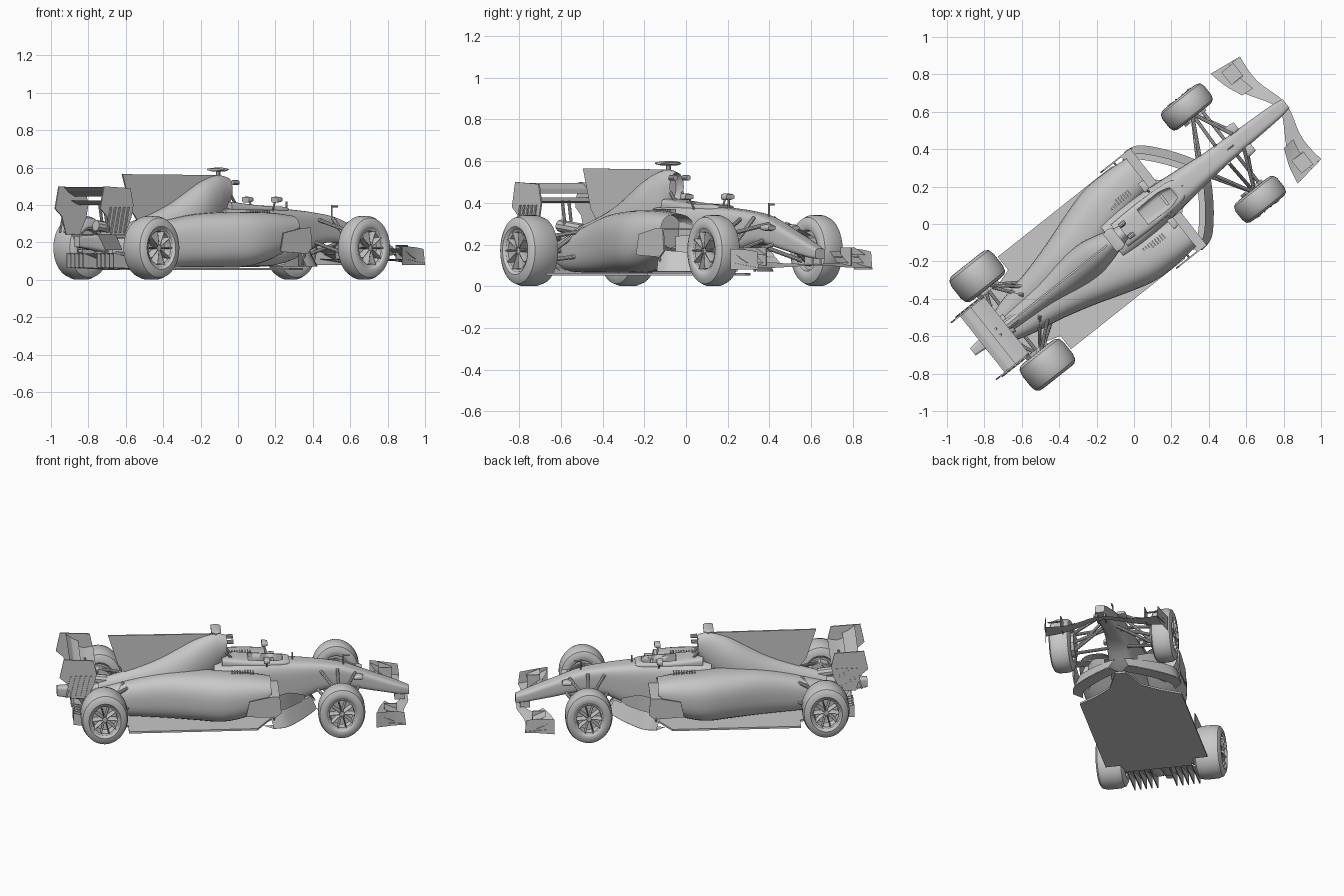
import bpy, bmesh, math
from mathutils import Vector, Matrix

if "Cube" in bpy.data.objects:
    bpy.data.objects.remove(bpy.data.objects["Cube"], do_unlink=True)

HEADING = math.radians(38.4)      # the car is built along +x, then turned
GREY = (0.58, 0.58, 0.58, 1)
grey = bpy.data.materials.new("plain grey")
grey.use_nodes = True
grey.diffuse_color = GREY
grey.node_tree.nodes["Principled BSDF"].inputs["Base Color"].default_value = GREY


def finish(bm, name, mirror=False, angle=35):
    bmesh.ops.recalc_face_normals(bm, faces=bm.faces)
    me = bpy.data.meshes.new(name)
    bm.to_mesh(me)
    bm.free()
    ob = bpy.data.objects.new(name, me)
    me.materials.append(grey)
    bpy.context.collection.objects.link(ob)
    ob.rotation_euler.z = HEADING
    bpy.ops.object.select_all(action='DESELECT')
    ob.select_set(True)
    bpy.context.view_layer.objects.active = ob
    bpy.ops.object.shade_smooth_by_angle(angle=math.radians(angle))
    if mirror:
        mod = ob.modifiers.new("mirror", 'MIRROR')
        mod.use_axis = (False, True, False)
        mod.use_mirror_merge = False
    return ob


def smooth_path(rows, steps=4):
    """Catmull-Rom interpolation of rows of numbers."""
    out = []
    for i in range(len(rows) - 1):
        p0, p1, p2 = rows[max(i - 1, 0)], rows[i], rows[i + 1]
        p3 = rows[min(i + 2, len(rows) - 1)]
        for k in range(steps):
            t = k / steps
            out.append([0.5 * (2 * b + (c - a) * t + (2 * a - 5 * b + 4 * c - d) * t * t
                               + (3 * b - a - 3 * c + d) * t ** 3)
                        for a, b, c, d in zip(p0, p1, p2, p3)])
    return out + [list(rows[-1])]


def loft(name, rows, power=3, mirror=False, hollow=0):
    """Rows are (x, y low, y high, z low, z high); rings are rounded boxes."""
    bm, rings, n = bmesh.new(), [], 32
    for x, y0, y1, z0, z1 in smooth_path(rows):
        ring = []
        for i in range(n):
            a = 2 * math.pi * (i + 0.5) / n
            c, s = (math.copysign(abs(f) ** (2 / power), f) for f in (math.cos(a), math.sin(a)))
            ring.append(bm.verts.new((x, (y0 + y1 + (y1 - y0) * c) / 2, (z0 + z1 + (z1 - z0) * s) / 2)))
        rings.append(ring)
    for r, q in zip(rings, rings[1:]):
        for i in range(n):
            bm.faces.new((r[i], r[(i + 1) % n], q[(i + 1) % n], q[i]))
    front = bm.faces.new(rings[0])
    bm.faces.new(rings[-1])
    if hollow:
        bmesh.ops.inset_region(bm, faces=[front], thickness=0.012)
        bmesh.ops.translate(bm, verts=front.verts, vec=(-hollow, 0, 0))
    return finish(bm, name, mirror)


def prism(name, pts, plane, lo, hi, mirror=False):
    """Extrude an outline drawn in 'xz' along y, or in 'xy' along z."""
    bm = bmesh.new()
    place = (lambda a, b, h: (a, h, b)) if plane == 'xz' else (lambda a, b, h: (a, b, h))
    face = bm.faces.new([bm.verts.new(place(a, b, lo)) for a, b in pts])
    new = bmesh.ops.extrude_face_region(bm, geom=[face])['geom']
    bmesh.ops.translate(bm, verts=[v for v in new if isinstance(v, bmesh.types.BMVert)],
                        vec=place(0, 0, hi - lo))
    return finish(bm, name, mirror)


def ribbon(name, edge_a, edge_b, thick=0.008, mirror=True):
    """Curved sheet between two edge curves."""
    bm = bmesh.new()
    a, b = ([bm.verts.new(p) for p in smooth_path(e)] for e in (edge_a, edge_b))
    for i in range(len(a) - 1):
        bm.faces.new((a[i], a[i + 1], b[i + 1], b[i]))
    bmesh.ops.solidify(bm, geom=bm.faces[:], thickness=thick)
    return finish(bm, name, mirror)


def add_rod(bm, a, b, r, r2=None):
    a, b = Vector(a), Vector(b)
    m = Matrix.Translation((a + b) / 2) @ (b - a).to_track_quat('Z', 'Y').to_matrix().to_4x4()
    bmesh.ops.create_cone(bm, cap_ends=True, segments=10, radius1=r, radius2=r2 or r,
                          depth=(b - a).length, matrix=m)


def rods(name, pairs, r, mirror=True):
    bm = bmesh.new()
    for a, b in pairs:
        add_rod(bm, a, b, r)
    return finish(bm, name, mirror)


def box(name, x, y, z, mirror=False):
    return prism(name, [(x[0], z[0]), (x[1], z[0]), (x[1], z[1]), (x[0], z[1])], 'xz', *y, mirror)


def wheel(name, x, y, half):
    """Revolved tyre and rim with spokes, slightly taller than long."""
    bm, n, rings = bmesh.new(), 48, []
    profile = [(-.55, .08), (-.55, .55), (-.9, .58), (-1, .66), (-.97, .82), (-.82, .94), (-.45, 1), (.45, 1),
               (.82, .94), (.97, .82), (1, .68), (.93, .62), (.86, .6), (.8, .53), (.25, .5), (.2, .08)]
    for w, r in profile:
        rings.append([bm.verts.new((r * math.cos(i * math.tau / n), w * half,
                                    r * math.sin(i * math.tau / n))) for i in range(n)])
    for p, q in zip(rings, rings[1:]):
        for i in range(n):
            bm.faces.new((p[i], p[(i + 1) % n], q[(i + 1) % n], q[i]))
    bm.faces.new(rings[0])
    bm.faces.new(rings[-1])
    for k in range(10):
        a = math.tau * k / 10
        add_rod(bm, (.1 * math.cos(a), half * .5, .1 * math.sin(a)),
                (.54 * math.cos(a), half * .65, .54 * math.sin(a)), .03)
    add_rod(bm, (0, 0, 0), (0, half * .75, 0), .14, .1)
    for v in bm.verts:
        v.co = (x + v.co.x * .143, y + v.co.y, .171 + v.co.z * .17)
    return finish(bm, name, True)


wheel("rear_wheels", -.83, .302, .086)
wheel("front_wheels", .61, .315, .066)

# Nose and survival cell, with the cockpit cut out
tub = loft("monocoque_and_nose", [
    (1.037, -.03, .03, .13, .18), (.96, -.042, .042, .14, .212), (.8, -.05, .05, .17, .275),
    (.64, -.058, .058, .2, .335), (.5, -.068, .068, .18, .36), (.35, -.085, .085, .11, .375),
    (.2, -.1, .1, .075, .385), (0, -.12, .12, .07, .385), (-.15, -.12, .12, .07, .38)], 4)
rim = loft("cockpit_surround", [(.31, -.05, .05, .35, .385), (.27, -.066, .066, .34, .392),
                                (.1, -.078, .078, .34, .4), (-.1, -.075, .075, .34, .42)], 4)
cutter = loft("cockpit_cutter", [(.27, -.035, .035, .32, .5), (.2, -.052, .052, .3, .5),
                                 (.06, -.05, .05, .3, .5)], 6)
cutter.hide_render = True
for ob in (tub, rim):
    mod = ob.modifiers.new("cockpit", 'BOOLEAN')
    mod.operation, mod.solver, mod.object = 'DIFFERENCE', 'EXACT', cutter
    bpy.context.view_layer.objects.active = ob
    bpy.ops.object.modifier_apply(modifier="cockpit")
bpy.data.objects.remove(cutter, do_unlink=True)
box("steering_wheel", (.2, .215), (-.035, .035), (.32, .375))

# Engine cover, fin and sidepods
loft("engine_cover", [
    (-.07, -.042, .042, .41, .545), (-.12, -.055, .055, .34, .558), (-.18, -.074, .074, .26, .553),
    (-.27, -.095, .095, .2, .52), (-.37, -.1, .1, .15, .463), (-.48, -.092, .092, .12, .402),
    (-.62, -.072, .072, .1, .345), (-.8, -.055, .055, .1, .29), (-.95, -.04, .04, .13, .25)], 2.1, hollow=.06)
prism("shark_fin", [(-.15, .56), (-.79, .565), (-.73, .37), (-.68, .31), (-.4, .36)], 'xz', -.005, .005)
loft("sidepods", [
    (.185, .1, .3, .18, .345), (.05, .06, .312, .11, .36), (-.1, .02, .308, .07, .364),
    (-.25, -.02, .268, .065, .36), (-.42, -.02, .212, .065, .345), (-.6, -.02, .162, .065, .305),
    (-.8, -.02, .12, .07, .25), (-.92, -.02, .08, .09, .22)], 2.6, True, hollow=.1)
for i in range(9):
    box("cooling_slot", (.08 - i * .016, .087 - i * .016), (.13, .165), (.35, .37), True)

# Floor, diffuser and strakes
half = [(.42, .03), (.25, .1), (.17, .2), (.1, .315), (-.68, .315), (-.68, .225), (-.76, .2)]
prism("floor", half + [(x, -y) for x, y in reversed(half)], 'xy', .052, .064)
ribbon("diffuser", [(-.76, -.2, .06), (-.76, .2, .06)], [(-1, -.2, .14), (-1, .2, .14)], mirror=False)
for y in (.06, .095, .13, .165, .2):
    prism("diffuser_strake", [(-.76, .055), (-1.01, .065), (-1.01, .145), (-.9, .12)], 'xz', y - .003, y + .003, True)
loft("rear_crash_structure", [(-.85, -.06, .06, .13, .26), (-1, -.035, .035, .16, .24),
                              (-1.1, -.025, .025, .175, .235)], 5)
rods("exhaust", [((-.8, 0, .27), (-.97, 0, .29))], .03, False)

# Rear wing
prism("rear_wing_endplate", [(-.87, .4), (-.89, .49), (-1.07, .5), (-1.095, .38), (-1.05, .34),
                             (-1.02, .24), (-.93, .24), (-.885, .33)], 'xz', .19, .198, True)
ribbon("rear_wing_main_plane", [(-.87, -.19, .41), (-.93, -.19, .4), (-.99, -.19, .425)],
       [(-.87, .19, .41), (-.93, .19, .4), (-.99, .19, .425)], .012, False)
ribbon("rear_wing_flap", [(-.96, -.19, .445), (-1.0, -.19, .465), (-1.035, -.19, .495)],
       [(-.96, .19, .445), (-1.0, .19, .465), (-1.035, .19, .495)], .01, False)
ribbon("beam_wing", [(-.94, -.19, .16), (-.985, -.19, .245)], [(-.94, .19, .16), (-.985, .19, .245)], .012, False)
rods("rear_wing_pylon", [((-.9, .02, .24), (-.93, .02, .41))], .008)
for i in range(5):
    x = -.9 - i * .03
    prism("endplate_slat", [(x, .39), (x - .01, .39), (x - .04, .25), (x - .03, .25)], 'xz', .198, .205, True)

# Front wing: broad main plane, two raised flaps, endplates and cascades
lead = [(1.03, 0, .1), (1.03, .05, .1), (.995, .17, .092), (.99, .26, .088), (1.0, .35, .088)]
trail = [(.97, 0, .108), (.965, .05, .108), (.88, .18, .115), (.84, .28, .115), (.82, .375, .115)]


def between(t, lift):
    return [[a + (b - a) * t for a, b in zip(p, q)][:2] + [p[2] + (q[2] - p[2]) * t + lift]
            for p, q in zip(lead, trail)]


ribbon("front_wing_main_plane", between(0, 0), between(.85, 0), .009)
for k, name in enumerate(("middle_flap", "upper_flap")):
    ribbon("front_wing_" + name, between(.4 + k * .3, .012 + k * .022)[2:],
           between(.7 + k * .3, .03 + k * .022)[2:], .007)
ribbon("front_wing_endplate", [(1.0, .348, .08), (.92, .355, .08), (.82, .378, .08)],
       [(.99, .348, .165), (.92, .355, .175), (.82, .378, .18)], .007)
ribbon("front_wing_cascade", [(.95, .26, .15), (.95, .345, .15)], [(.87, .26, .185), (.87, .345, .185)], .006)
box("cascade_support", (.87, .95), (.257, .263), (.1, .185), True)
box("nose_pylon", (.95, 1.01), (.02, .028), (.1, .17), True)

# Bargeboards, side deflectors and turning vanes
outer = [(.2, .335), (.28, .315), (.37, .22), (.44, .12), (.475, .06)]
ribbon("bargeboard", [(x, y, .07) for x, y in outer],
       [(x - .035, y - .03, .18 - .04 * i / 4) for i, (x, y) in enumerate(outer)], .007)
ribbon("bargeboard_shelf", [(x, y, .068) for x, y in outer], [(x - .06, y - .05, .068) for x, y in outer], .007)
ribbon("inner_vane", [(.22, .24, .07), (.3, .19, .07), (.4, .1, .08)],
       [(.22, .24, .24), (.3, .19, .24), (.4, .1, .18)], .006)
prism("side_deflector", [(.03, .15), (.21, .14), (.245, .17), (.235, .28), (.17, .275), (.05, .25)],
      'xz', .322, .33, True)
box("deflector_bridge", (.17, .235), (.1, .33), (.27, .278), True)
rods("deflector_stay", [((.12, .29, .2), (.12, .325, .2)), ((.2, .3, .08), (.2, .326, .15))], .006)

# Suspension
front_hub, front_top = (.61, .27, .11), (.61, .27, .24)
rods("front_suspension", [((.73, .045, .2), front_hub), ((.48, .06, .2), front_hub), ((.71, .05, .3), front_top),
                          ((.5, .065, .32), front_top), ((.6, .06, .33), front_hub), ((.66, .05, .22), (.66, .27, .15))], .01)
rear_hub, rear_top = (-.83, .24, .12), (-.83, .24, .23)
rods("rear_suspension", [((-.62, .1, .15), rear_hub), ((-.92, .03, .15), rear_hub), ((-.64, .08, .27), rear_top),
                         ((-.92, .03, .23), rear_top), ((-.7, .07, .28), rear_hub), ((-.83, .03, .17), (-.83, .3, .17))], .01)
rods("brake_drum", [((.61, .235, .171), (.61, .3, .171)), ((-.83, .2, .171), (-.83, .27, .171))], .075)

# Mirrors, camera pod, antennas
loft("mirror", [(.185, .1, .15, .418, .44), (.165, .095, .155, .414, .444), (.15, .095, .155, .414, .444)], 4, True)
rods("mirror_stay", [((.165, .11, .42), (.17, .085, .37))], .005)
loft("camera_pod", [(-.105, -.055, .055, .585, .593), (-.13, -.065, .065, .578, .6),
                    (-.165, -.06, .06, .583, .596)], 3)
rods("camera_post", [((-.135, 0, .54), (-.135, 0, .585))], .012, False)
rods("airbox_camera", [((-.07, .04, .52), (-.03, .04, .52))], .013)
rods("roll_hoop_stay", [((-.03, .03, .39), (-.075, .035, .45))], .008)
rods("sensor_mast", [((.64, 0, .32), (.64, 0, .4)), ((.64, 0, .392), (.68, 0, .392)),
                     ((.33, 0, .37), (.33, 0, .42))], .005, False)
loft("nose_camera", [(.755, .05, .095, .27, .29), (.73, .045, .1, .265, .297), (.7, .045, .1, .268, .293)], 3, True)
